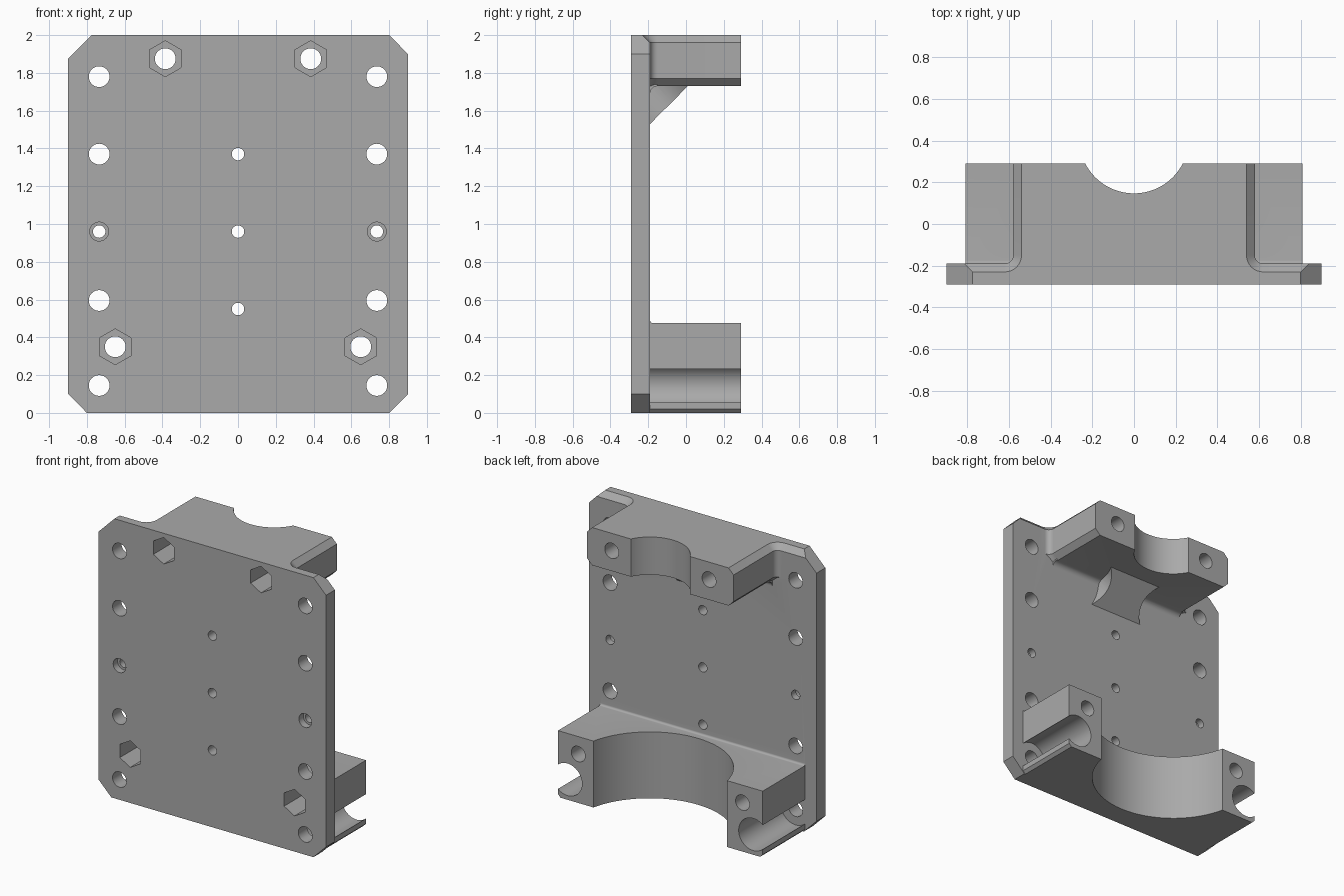
import bpy, bmesh, math
from math import sin, cos, pi

if "Cube" in bpy.data.objects:
    bpy.data.objects.remove(bpy.data.objects["Cube"], do_unlink=True)

grey = bpy.data.materials.new("matte_grey")
grey.use_nodes = True
colour = (0.4, 0.4, 0.4, 1)
grey.diffuse_color = colour
grey.node_tree.nodes["Principled BSDF"].inputs["Base Color"].default_value = colour

FRONT, FACE, BACK = -0.29, -0.19, 0.29   # plate front, plate back, clamp end


def loft(name, rings):
    """Solid skinned through equal-length rings of points."""
    bm = bmesh.new()
    loops = [[bm.verts.new(p) for p in ring] for ring in rings]
    n = len(loops[0])
    for a, b in zip(loops, loops[1:]):
        for i in range(n):
            j = (i + 1) % n
            bm.faces.new((a[i], a[j], b[j], b[i]))
    bm.faces.new(loops[0][::-1])
    bm.faces.new(loops[-1])
    bmesh.ops.recalc_face_normals(bm, faces=bm.faces)
    mesh = bpy.data.meshes.new(name)
    bm.to_mesh(mesh)
    bm.free()
    mesh.materials.append(grey)
    obj = bpy.data.objects.new(name, mesh)
    bpy.context.collection.objects.link(obj)
    return obj


def prism(name, pts, axis, lo, hi):
    """Extrude a 2D outline along x, y or z."""
    place = {"x": lambda a, b, t: (t, a, b),
             "y": lambda a, b, t: (a, t, b),
             "z": lambda a, b, t: (a, b, t)}[axis]
    return loft(name, [[place(a, b, t) for a, b in pts] for t in (lo, hi)])


def circle(cx, cy, r, n=32, start=0.0):
    return [(cx + r * cos(start + 2 * pi * i / n),
             cy + r * sin(start + 2 * pi * i / n)) for i in range(n)]


def combine(body, other, operation):
    mod = body.modifiers.new("combine", "BOOLEAN")
    mod.operation = operation
    mod.solver = "EXACT"
    mod.object = other
    bpy.context.view_layer.objects.active = body
    bpy.ops.object.modifier_apply(modifier=mod.name)
    bpy.data.objects.remove(other, do_unlink=True)


def add(body, other):
    combine(body, other, "UNION")


def cut(body, other):
    combine(body, other, "DIFFERENCE")


# Base plate with clipped corners and a bevelled upper rear edge
c, k = 0.1, 0.125
plate = prism("mounting_plate",
              [(-0.9, c), (-0.9 + c, 0), (0.9 - c, 0), (0.9, c),
               (0.9, 2 - c), (0.9 - c, 2), (-0.9 + k, 2), (-0.9, 2 - k)],
              "y", FRONT, FACE)
cut(plate, prism("edge_cutter", [(-0.25, 2.02), (-0.17, 2.02), (-0.17, 1.94)], "x", -1, 1))


# Upper clamp: bevelled slab flaring into the plate
def clamp_ring(inset, z):
    r = 0.04 + inset
    half = [(0.58 - inset, BACK)]
    half += [(0.62 - r * cos(a), -0.15 - r * sin(a)) for a in (i * pi / 16 for i in range(9))]
    half += [(0.67, FACE - inset), (0.67, -0.27)]
    return [(x, y, z) for x, y in half] + [(-x, y, z) for x, y in reversed(half)]


add(plate, loft("upper_clamp", [clamp_ring(0.04, 1.73), clamp_ring(0, 1.77),
                                clamp_ring(0, 1.96), clamp_ring(0.04, 2)]))

# Lower clamp: wide block with bevelled bottom corners
add(plate, prism("lower_clamp",
                 [(-0.81, 0.475), (-0.81, 0.02), (-0.79, 0), (0.79, 0), (0.81, 0.02), (0.81, 0.475)],
                 "y", -0.25, BACK))


# Fillets where the clamps meet the plate
def fillet(name, z, r, side, half_width):
    arc = [(FACE + r - r * cos(a), z + side * (r - r * sin(a)))
           for a in (i * pi / 12 for i in range(7))]
    pts = arc + [(FACE + r, z - side * 0.02), (FACE - 0.02, z - side * 0.02),
                 (FACE - 0.02, z + side * r)]
    return prism(name, pts, "x", -half_width, half_width)


add(plate, fillet("upper_fillet", 1.73, 0.04, -1, 0.55))
add(plate, fillet("lower_fillet", 0.475, 0.015, 1, 0.81))

# Sloped gusset with waisted sides under the upper clamp
steps = [i / 12 for i in range(13)]
edge = [(0.15 + 0.06 * (2 * t - 1) ** 2, t) for t in steps]
outline = edge + [(-w, t) for w, t in reversed(edge)]
add(plate, loft("gusset", [[(w, FACE + 0.2 * t - d, 1.53 + 0.2 * t + d) for w, t in outline]
                           for d in (0, 0.09)]))

# Bores for the round bodies held in the clamps
cut(plate, prism("upper_bore", circle(0, 0.41, 0.263, 96), "z", 1.6, 2.1))
cut(plate, prism("lower_bore", circle(0, 0.41, 0.543, 128), "z", -0.1, 0.6))

# Holes, nut pockets and side grooves, mirrored left and right
for s in (-1, 1):
    cut(plate, prism("groove", circle(s * 0.735, 0.145, 0.115, 64), "y", FACE, 0.4))
    for z in (0.145, 0.595, 1.37, 1.78):
        cut(plate, prism("side_hole", circle(s * 0.735, z, 0.055), "y", -0.4, -0.1))
    cut(plate, prism("small_hole", circle(s * 0.735, 0.96, 0.033), "y", -0.4, -0.1))
    cut(plate, prism("counterbore", circle(s * 0.735, 0.96, 0.05), "y", -0.4, -0.24))
    for x, z in ((0.385, 1.875), (0.65, 0.35)):
        cut(plate, prism("bolt_hole", circle(s * x, z, 0.055), "y", -0.4, 0.4))
        cut(plate, prism("nut_pocket", circle(s * x, z, 0.095, 6, pi / 6), "y", -0.4, -0.05))
for z in (0.55, 0.96, 1.37):
    cut(plate, prism("centre_hole", circle(0, z, 0.033), "y", -0.4, -0.1))

# Smooth the bores, keep the machined edges crisp
bpy.ops.object.select_all(action="DESELECT")
plate.select_set(True)
bpy.context.view_layer.objects.active = plate
bpy.ops.object.shade_smooth_by_angle(angle=math.radians(25))
